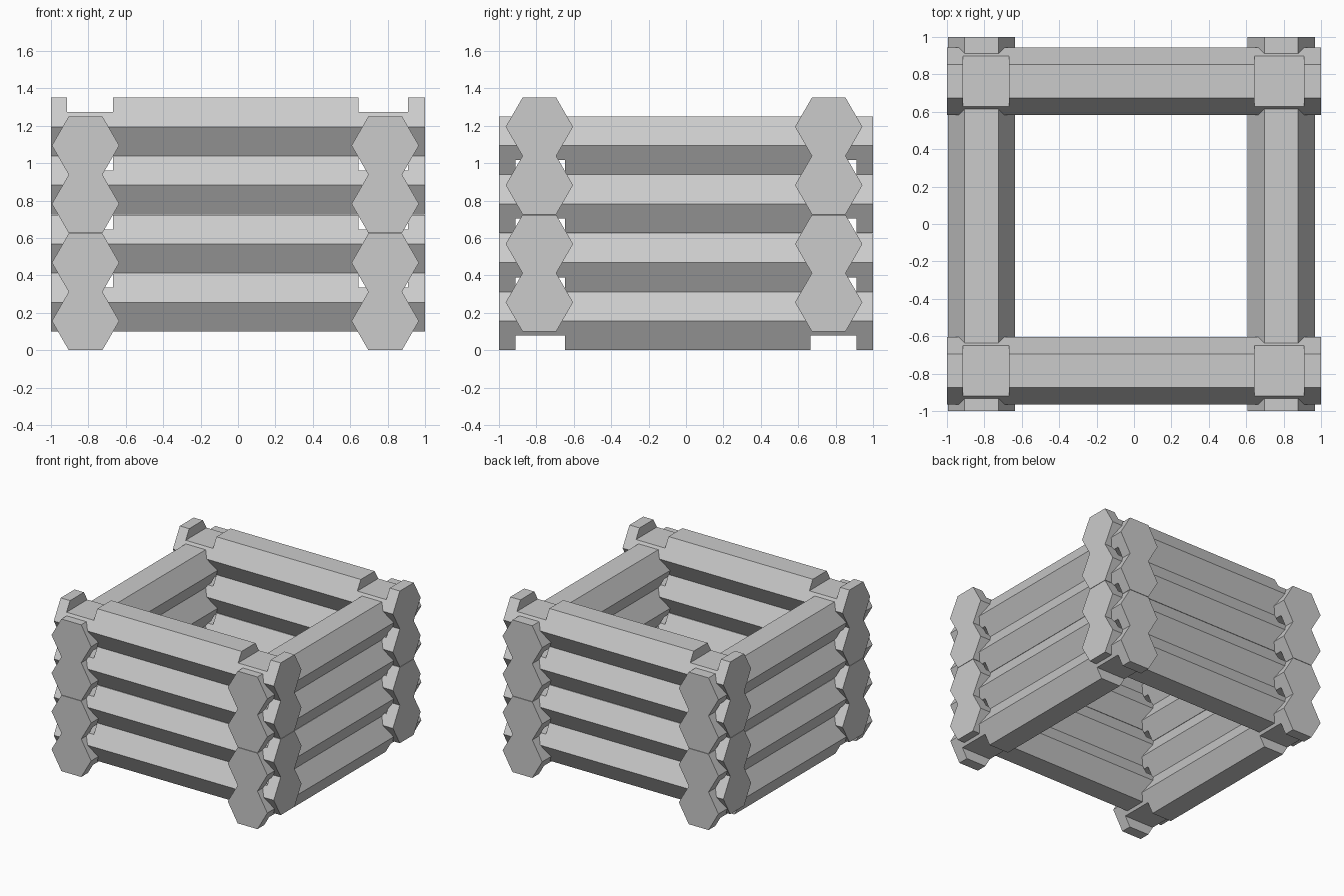
import bpy, bmesh
from math import cos, sin, radians

if "Cube" in bpy.data.objects:
    bpy.data.objects.remove(bpy.data.objects["Cube"])

R = 0.18                      # hexagon radius
H = R * sin(radians(60))      # half height of a log
DEPTH = 0.078                 # notch depth


def make_object(name, bm):
    bmesh.ops.recalc_face_normals(bm, faces=bm.faces)
    mesh = bpy.data.meshes.new(name)
    bm.to_mesh(mesh)
    bm.free()
    obj = bpy.data.objects.new(name, mesh)
    bpy.context.collection.objects.link(obj)
    return obj


def notched_log(name, notches, side):
    """Hexagonal log along x, notched on top (side=1) or underneath (side=-1)."""
    bm = bmesh.new()
    ring = [bm.verts.new((-1, R * cos(radians(60 * k)), R * sin(radians(60 * k))))
            for k in range(6)]
    face = bm.faces.new(ring)
    ext = bmesh.ops.extrude_face_region(bm, geom=[face], use_keep_orig=True)
    moved = [v for v in ext["geom"] if isinstance(v, bmesh.types.BMVert)]
    bmesh.ops.translate(bm, verts=moved, vec=(2, 0, 0))
    log = make_object(name, bm)

    # Boxes that cut the notches
    bm = bmesh.new()
    for a, b in notches:
        box = bmesh.ops.create_cube(bm, size=1)["verts"]
        bmesh.ops.scale(bm, verts=box, vec=(b - a, 1, 0.4))
        bmesh.ops.translate(bm, verts=box, vec=((a + b) / 2, 0, side * (H - DEPTH + 0.2)))
    cutter = make_object("notch_cutter", bm)
    cutter.hide_render = True

    mod = log.modifiers.new("notches", 'BOOLEAN')
    mod.operation = 'DIFFERENCE'
    mod.solver = 'EXACT'
    mod.object = cutter
    bpy.context.view_layer.objects.active = log
    bpy.ops.object.modifier_apply(modifier=mod.name)
    bpy.data.objects.remove(cutter)
    return log


def stack(master, wall, location, angle, base):
    """Four logs sharing the master mesh, with a hairline gap at mid height."""
    for row in range(4):
        log = bpy.data.objects.new(f"{wall}_log_{row + 1}", master.data)
        z = base + H * (2 * row + 1) + (0.003 if row > 1 else 0)
        log.location = (*location, z)
        log.rotation_euler.z = angle
        bpy.context.collection.objects.link(log)


# Front and back walls: notched on top, raised above the side walls
long_log = notched_log("cross_log", [(-0.915, -0.667), (0.645, 0.908)], 1)
stack(long_log, "front_wall", (0, -0.784), 0, 0.1)
stack(long_log, "back_wall", (0, 0.763), 0, 0.1)

# Left and right walls: notched underneath
side_log = notched_log("side_log", [(-0.912, -0.647), (0.665, 0.912)], -1)
stack(side_log, "left_wall", (-0.815, 0), radians(90), 0)
stack(side_log, "right_wall", (0.787, 0), radians(90), 0)

# Only the stacked copies stay in the scene
for master in (long_log, side_log):
    bpy.data.objects.remove(master)
